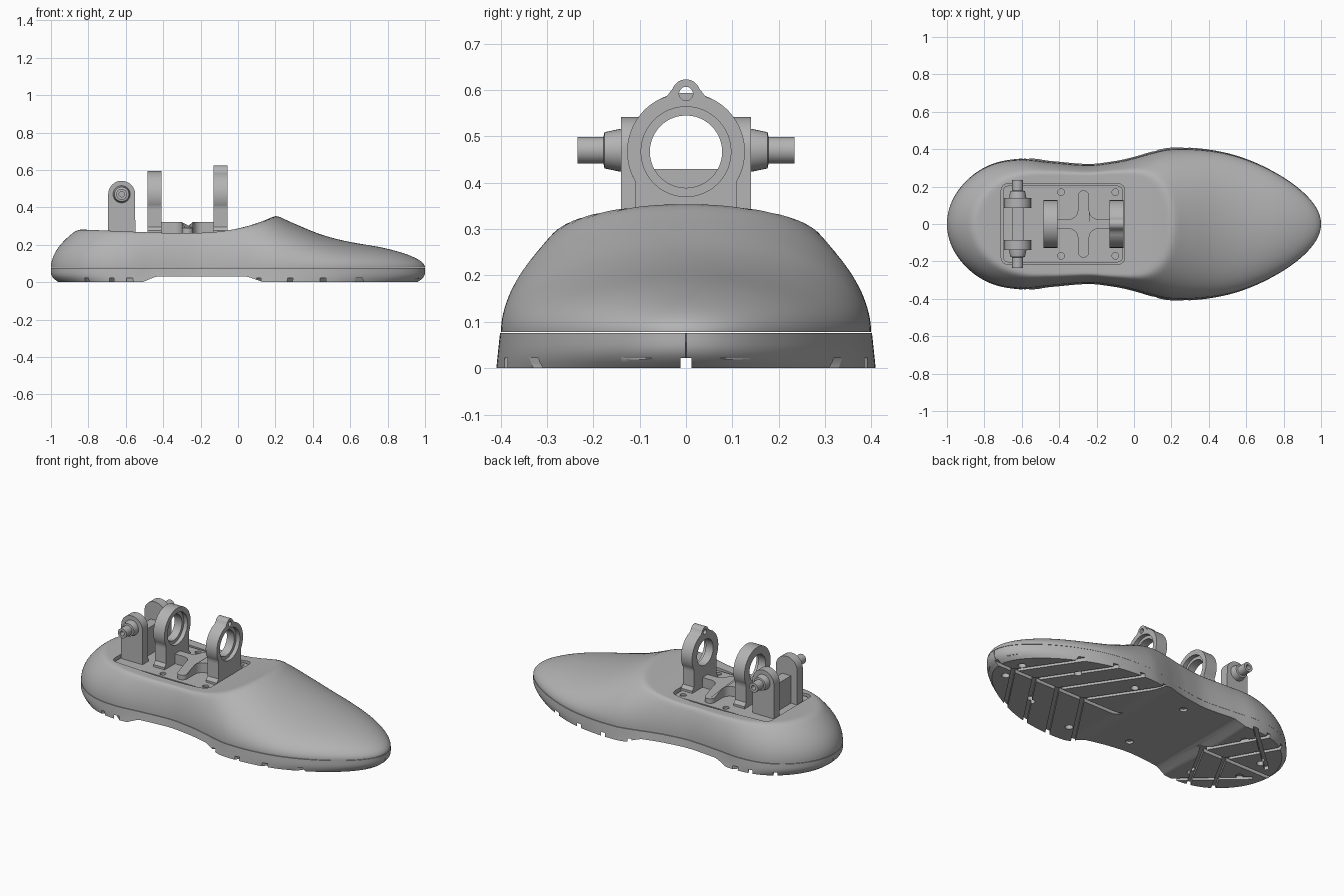
import bpy, bmesh, math
from mathutils import Matrix

cube = bpy.data.objects.get("Cube")
if cube:
    bpy.data.objects.remove(cube)

grey = bpy.data.materials.new("plain_grey")
grey.use_nodes = True
grey.diffuse_color = (0.45, 0.45, 0.45, 1)
grey.node_tree.nodes["Principled BSDF"].inputs["Base Color"].default_value = (0.45, 0.45, 0.45, 1)


def make(name, bm):
    bmesh.ops.recalc_face_normals(bm, faces=bm.faces)
    me = bpy.data.meshes.new(name)
    bm.to_mesh(me)
    bm.free()
    me.materials.append(grey)
    ob = bpy.data.objects.new(name, me)
    bpy.context.collection.objects.link(ob)
    return ob


def activate(ob):
    bpy.ops.object.select_all(action='DESELECT')
    ob.select_set(True)
    bpy.context.view_layer.objects.active = ob


def cut(ob, cutters, mode='DIFFERENCE'):
    for c in cutters:
        mod = ob.modifiers.new("cut", 'BOOLEAN')
        mod.object, mod.operation, mod.solver = c, mode, 'EXACT'
        activate(ob)
        bpy.ops.object.modifier_apply(modifier=mod.name)
        bpy.data.objects.remove(c)


def smooth(ob, angle=35):
    activate(ob)
    bpy.ops.object.shade_smooth_by_angle(angle=math.radians(angle))


def curve(points, x):
    """Smooth interpolation through (x, value) points."""
    p = points
    if x <= p[0][0]:
        return p[0][1]
    slope = lambda i: ((p[min(i + 1, len(p) - 1)][1] - p[max(i - 1, 0)][1])
                       / (p[min(i + 1, len(p) - 1)][0] - p[max(i - 1, 0)][0]))
    for i in range(len(p) - 1):
        if x <= p[i + 1][0]:
            d = p[i + 1][0] - p[i][0]
            t = (x - p[i][0]) / d
            return ((2*t**3 - 3*t*t + 1) * p[i][1] + (t**3 - 2*t*t + t) * d * slope(i)
                    + (3*t*t - 2*t**3) * p[i + 1][1] + (t**3 - t*t) * d * slope(i + 1))
    return p[-1][1]


def loft(name, sections):
    bm = bmesh.new()
    rings = [[bm.verts.new(v) for v in s] for s in sections]
    n = len(rings[0])
    for a, b in zip(rings, rings[1:]):
        for j in range(n):
            bm.faces.new((a[j], a[(j + 1) % n], b[(j + 1) % n], b[j]))
    bm.faces.new(rings[0])
    bm.faces.new(rings[-1])
    return make(name, bm)


def prism(name, outline, lo, hi, axis='z'):
    """Extrude a 2D outline from lo to hi along one axis."""
    place = {'x': lambda a, b, h: (h, a, b), 'y': lambda a, b, h: (a, h, b),
             'z': lambda a, b, h: (a, b, h)}[axis]
    return loft(name, [[place(a, b, h) for a, b in outline] for h in (lo, hi)])


def arc(ca, cb, r, start=0, end=360, n=48):
    m = n if end - start >= 360 else n + 1
    return [(ca + r * math.cos(math.radians(start + (end - start) * i / n)),
             cb + r * math.sin(math.radians(start + (end - start) * i / n))) for i in range(m)]


def round_rect(x0, x1, y0, y1, r):
    return (arc(x1 - r, y1 - r, r, 0, 90, 6) + arc(x0 + r, y1 - r, r, 90, 180, 6)
            + arc(x0 + r, y0 + r, r, 180, 270, 6) + arc(x1 - r, y0 + r, r, 270, 360, 6))


def lathe_y(name, profile, cx, cz, n=32):
    """Round part about a y-axis line from (y, radius) points."""
    return loft(name, [[(cx + r * math.cos(2 * math.pi * k / n), y, cz + r * math.sin(2 * math.pi * k / n))
                        for k in range(n)] for y, r in profile])


# Width and height rules along the foot
WIDTH = [(-1, .53), (-.8, .5), (-.6, .43), (-.45, .37), (-.25, .325), (-.1, .332), (0, .352),
         (.1, .382), (.2, .408), (.45, .431), (.6, .431), (.8, .412), (1, .38)]
HEIGHT = [(-1, .38), (-.85, .395), (-.2, .39), (0, .36), (.1, .327), (.2, .287), (.3, .247),
          (.45, .196), (.6, .171), (.8, .167), (1, .16)]
COLLAR = [(-1, .287), (-.85, .282), (-.4, .264), (-.2, .264), (-.1, .271), (0, .287),
          (.1, .315), (.2, .357), (.4, .48), (1, .9)]
SEAM = .076
N = 140
stations = [math.pi * (i + .15) / (N + .3) for i in range(N + 1)]


def soft_min(a, b, k=.018):
    h = max(k - abs(a - b), 0) / k
    return min(a, b) - h * h * k / 4


# Upper body of the foot
sections = []
for a in stations:
    x, s = -math.cos(a), math.sin(a)
    w, h = curve(WIDTH, x) * s, curve(HEIGHT, x) * s
    ring = []
    for j in range(65):
        t = math.pi * j / 64
        z = soft_min(SEAM + .002 + h * math.sin(t), curve(COLLAR, x))
        ring.append((x, .995 * w * math.cos(t), z))
    sections.append(ring)
body = loft("foot_body", sections)
cut(body, [prism("pocket_cutter", round_rect(-.71, -.05, -.215, .215, .035), .245, .6)])
smooth(body, 40)


# Sole with raised arch
def arch(x):
    return .03 * max(0, min(1, (x + .53) / .09, (.14 - x) / .09))


sections = []
for a in stations:
    x = -math.cos(a)
    w = curve(WIDTH, x) * math.sin(a)
    side = []
    for k in range(7):
        f = k / 6
        z = SEAM + (arch(x) - SEAM) * f
        tuck = 1 - .04 * max(0, (.05 - z) / .05) ** 2
        side.append((x * tuck, w * (1 + .02 * f), z))
    sections.append(side + [(px, -py, pz) for px, py, pz in reversed(side)])
sole = loft("sole", sections)


# Tread grooves and round recesses in the sole
def groove(x0, y0, x1, y1, width=.024):
    d = math.hypot(x1 - x0, y1 - y0)
    nx, ny = -(y1 - y0) / d * width / 2, (x1 - x0) / d * width / 2
    return prism("groove_cutter", [(x0 + nx, y0 + ny), (x1 + nx, y1 + ny),
                                   (x1 - nx, y1 - ny), (x0 - nx, y0 - ny)], -.05, .022)


cutters = [groove(-1.2, 0, 1.2, 0)]
for x, y in [(.12, .38), (.28, .41), (.45, .4), (.64, .34), (.9, .2), (-.66, .34), (-.8, .3)]:
    for s in (1, -1):
        reach = .26 if x > 0 else .2
        cutters.append(groove(x - .07, s * (y + .1), x + reach * y / .4, s * .004))
for s in (1, -1):
    cutters.append(groove(-.5, s * .42, -.9, s * .06))
for x, y in [(.86, .07), (.57, .2), (.23, .28), (-.16, .23), (-.6, .23), (-.83, .09)]:
    for s in (1, -1):
        cutters.append(prism("recess_cutter", arc(x, s * y, .022, n=20), -.05, .045))
cut(sole, cutters)
smooth(sole)

# Mounting plate with screw holes
plate = prism("mounting_plate", round_rect(-.7, -.06, -.205, .205, .028), .24, .262)
cut(plate, [prism("screw_cutter", arc(x, y, .018, n=20), .25, .3)
            for x in (-.39, -.1) for y in (-.17, .17)])
smooth(plate)

# Ring brackets
CZ = .467


def ring_bracket(name, x0, x1, lug):
    outline = [(.125, .255), (.125, .275), (.11, .295), (.11, .385)]
    gap = 28 if lug else 0
    outline += arc(0, CZ, .127, -30, 90 - gap, 24)
    if lug:
        outline += [(.042, .586)] + arc(0, .592, .031, 20, 160, 14) + [(-.042, .586)]
    outline += arc(0, CZ, .127, 90 + gap, 210, 24)[0 if lug else 1:]
    outline += [(-.11, .385), (-.11, .295), (-.125, .275), (-.125, .255)]
    ob = prism(name, outline, x0, x1, 'x')
    cutters = [prism("bore_cutter", arc(0, CZ, .078), x0 - .1, x1 + .1, 'x'),
               prism("seat_cutter", arc(0, CZ, .097), x1 - .025, x1 + .1, 'x')]
    if lug:
        cutters.append(prism("lug_cutter", arc(0, .592, .015, n=20), x0 - .1, x1 + .1, 'x'))
    cut(ob, cutters)
    smooth(ob)


ring_bracket("rear_ring_bracket", -.485, -.41, False)
ring_bracket("front_ring_bracket", -.13, -.055, True)

# Cross-shaped web joining the ring brackets
quarter = [(.14, .025)] + [(.08 - .05 * math.sin(t), .075 - .05 * math.cos(t))
                           for t in [math.pi / 2 * i / 6 for i in range(7)]] + arc(0, .15, .03, 0, 90, 8)
half = quarter + [(-x, y) for x, y in reversed(quarter[:-1])]
cross = half + [(x, -y) for x, y in reversed(half)]
bm_web = prism("cross_web", [(x * .999 - .27, y) for x, y in cross], .255, .322)
for v in bm_web.data.vertices:
    if v.co.z > .3 and abs(v.co.y) > .08:
        v.co.z = .29
smooth(bm_web)

# Pivot bracket at the heel: two posts, outer bosses, pins and a low web
PX, PZ = -.622, .47
post = [(PX + .073, .255)] + arc(PX, PZ, .072, 0, 180, 24) + [(PX - .073, .255)]
for side, s in (("left", 1), ("right", -1)):
    smooth(prism(f"{side}_pivot_post", post, s * .085, s * .14, 'y'))
    smooth(lathe_y(f"{side}_pivot_pin", [(s * .13, .046), (s * .143, .046), (s * .176, .039),
                                         (s * .178, .029), (s * .234, .029), (s * .234, .014),
                                         (s * .2, .014)], PX, PZ))
prism("pivot_web", [(-.09, .255), (.09, .255), (.09, .43), (-.09, .43)], PX - .03, PX + .03, 'x')
